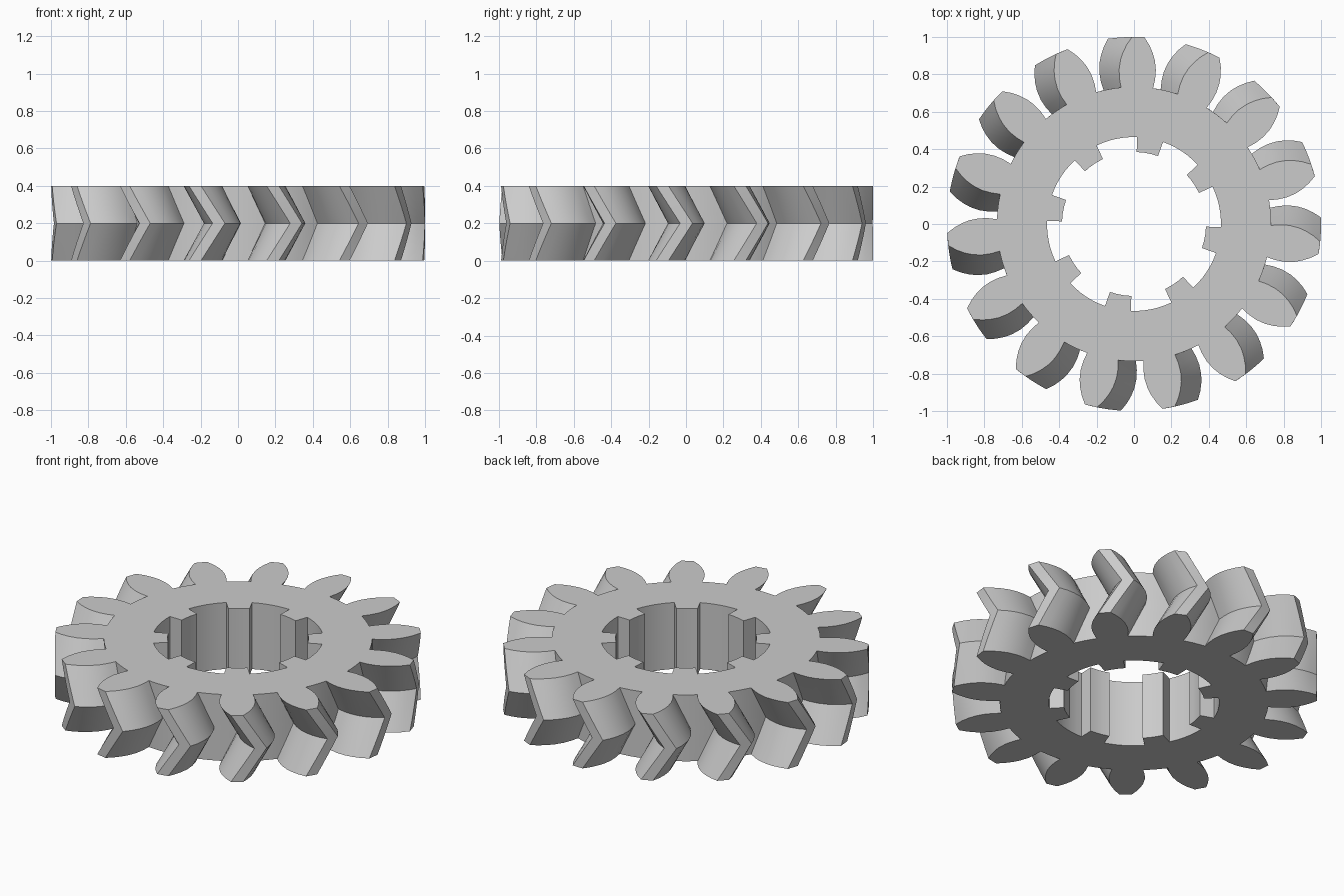
import bpy, bmesh
from math import radians, sin, cos

cube = bpy.data.objects.get("Cube")
if cube:
    bpy.data.objects.remove(cube)

HEIGHT = 0.4
TEETH, TOOTH_START, TWIST = 15, 88.7, 7.4      # degrees
KEYS, KEY_START, KEY_HALF = 8, 79.2, 8.7
BORE_R, KEY_R = 0.465, 0.385
STEPS = 4                                      # layers in each half of the herringbone

# Tooth flank from root to tip: (radius, half angle in degrees)
FLANK = [(0.733, 6.7), (0.78, 7.0), (0.83, 6.8), (0.88, 6.0),
         (0.92, 4.95), (0.96, 3.6), (1.0, 1.9)]


def arc(radius, start, end, n):
    """Polar points strictly between two angles."""
    return [(radius, start + (end - start) * i / n) for i in range(1, n)]


def tooth_outline():
    pts, pitch = [], 360 / TEETH
    root_r, root_half = FLANK[0]
    for i in range(TEETH):
        c = TOOTH_START + i * pitch
        pts += [(r, c - a) for r, a in FLANK]
        pts += [(r, c + a) for r, a in reversed(FLANK)]
        pts += arc(root_r, c + root_half, c + pitch - root_half, 4)
    return pts


def bore_outline():
    pts, pitch = [], 360 / KEYS
    for i in range(KEYS):
        c = KEY_START + i * pitch
        lo, hi = c - KEY_HALF, c + KEY_HALF
        pts += [(BORE_R, lo), (KEY_R, lo)] + arc(KEY_R, lo, hi, 3)
        pts += [(KEY_R, hi), (BORE_R, hi)]
        pts += arc(BORE_R, hi, lo + pitch, 6)
    return pts


def ring(bm, outline, z, turn=0):
    return [bm.verts.new((r * cos(radians(a + turn)), r * sin(radians(a + turn)), z))
            for r, a in outline]


def walls(bm, rings):
    for low, high in zip(rings, rings[1:]):
        n = len(low)
        for i in range(n):
            j = (i + 1) % n
            bm.faces.new((low[i], low[j], high[j], high[i]))


bm = bmesh.new()

# Herringbone teeth: the outline turns towards mid height and back again
outer = []
for k in range(2 * STEPS + 1):
    t = k / (2 * STEPS)
    outer.append(ring(bm, tooth_outline(), HEIGHT * t, TWIST * (1 - abs(2 * t - 1))))
walls(bm, outer)

# Straight keyed bore
inner = [ring(bm, bore_outline(), z) for z in (0, HEIGHT)]
walls(bm, inner)

# Flat end faces between the teeth and the bore
for loops in ((outer[0], inner[0]), (outer[-1], inner[-1])):
    edges = [bm.edges.get((lp[i - 1], lp[i])) for lp in loops for i in range(len(lp))]
    bmesh.ops.triangle_fill(bm, use_beauty=True, use_dissolve=False, edges=edges)

bmesh.ops.recalc_face_normals(bm, faces=bm.faces[:])
mesh = bpy.data.meshes.new("herringbone_gear")
bm.to_mesh(mesh)
bm.free()
gear = bpy.data.objects.new("herringbone_gear", mesh)
bpy.context.collection.objects.link(gear)

# Plain grey material
grey = bpy.data.materials.new("light_grey")
grey.use_nodes = True
colour = (0.6, 0.6, 0.6, 1)
grey.diffuse_color = colour
grey.node_tree.nodes["Principled BSDF"].inputs["Base Color"].default_value = colour
mesh.materials.append(grey)

bpy.ops.object.select_all(action='DESELECT')
gear.select_set(True)
bpy.context.view_layer.objects.active = gear
bpy.ops.object.shade_smooth_by_angle(angle=radians(30))
